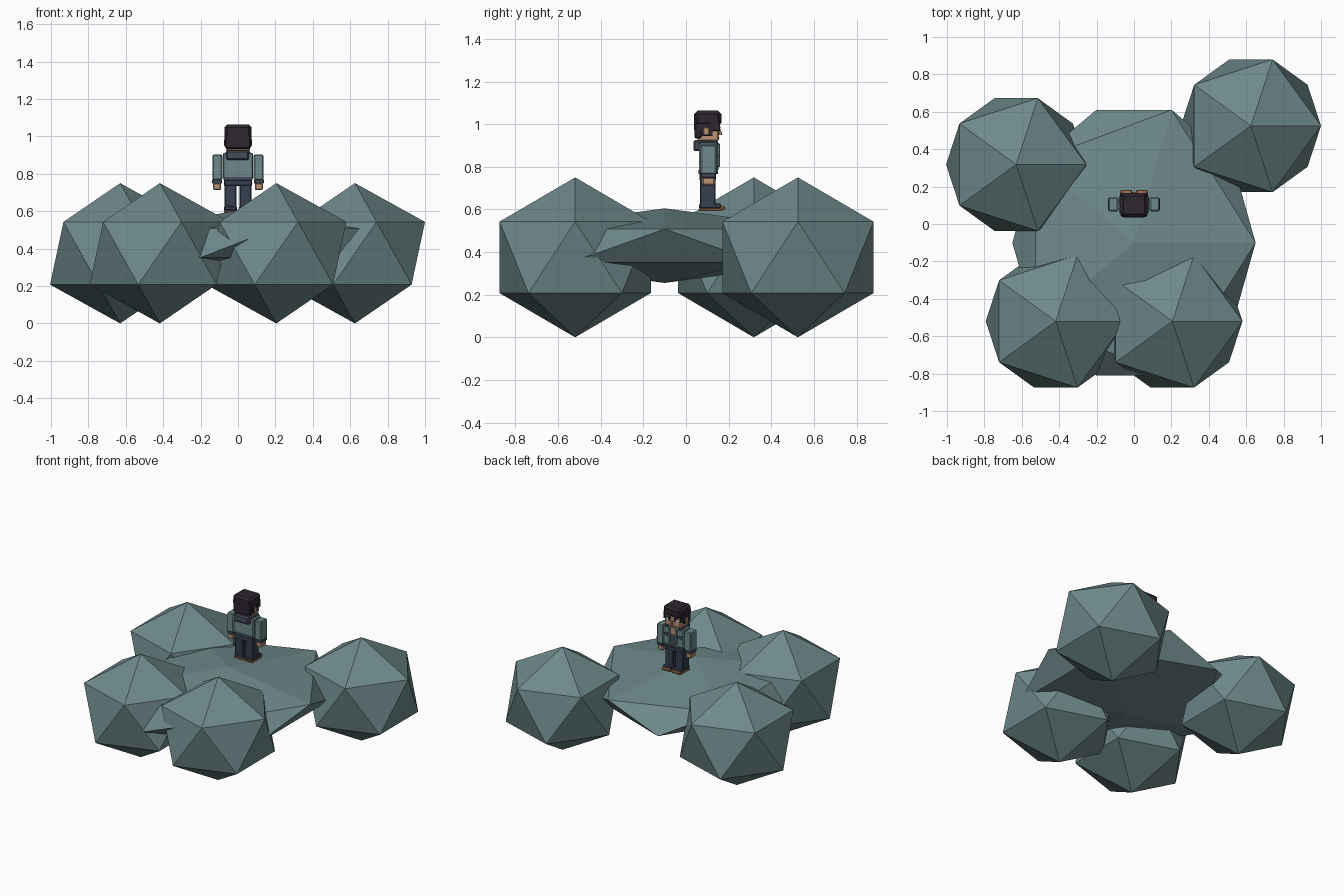
import bpy, bmesh
from mathutils import Matrix


def material(name, rgb):
    m = bpy.data.materials.new(name)
    m.diffuse_color = (*rgb, 1)
    return m


TEAL = material("teal", (0.156, 0.250, 0.258))
HAIR = material("dark hair", (0.027, 0.019, 0.029))
NAVY = material("navy cloth", (0.036, 0.050, 0.078))
SLATE = material("slate cloth", (0.055, 0.075, 0.105))
SKIN = material("skin", (0.50, 0.29, 0.17))
TAN = material("tan leather", (0.38, 0.17, 0.085))
WHITE = material("eye white", (0.75, 0.75, 0.72))


def finish(name, bm, mat):
    me = bpy.data.meshes.new(name)
    bm.to_mesh(me)
    bm.free()
    me.materials.append(mat)
    ob = bpy.data.objects.new(name, me)
    bpy.context.collection.objects.link(ob)
    return ob


def rock(name, loc, scale):
    bm = bmesh.new()
    bmesh.ops.create_icosphere(bm, subdivisions=1, radius=1,
                               matrix=Matrix.LocRotScale(loc, None, scale))
    finish(name, bm, TEAL)


def box(name, xs, ys, zs, mat, bevel=0.0, taper=1.0):
    """Box between bounds; taper narrows or widens the bottom in x and y."""
    bm = bmesh.new()
    bmesh.ops.create_cube(bm, size=1)
    for v in bm.verts:
        k = taper if v.co.z < 0 else 1
        v.co = [(a + b) / 2 + c * (b - a) * f for (a, b), c, f
                in zip((xs, ys, zs), v.co, (k, k, 1))]
    if bevel:
        bmesh.ops.bevel(bm, geom=bm.edges[:], offset=bevel, segments=1,
                        affect='EDGES', profile=0.5)
    finish(name, bm, mat)


def pair(name, xs, *args):
    """The same box on the right and the left side."""
    box("right_" + name, xs, *args)
    box("left_" + name, (-xs[1], -xs[0]), *args)


# Rocks: a flattened slab with four boulders round it
rock("slab", (0, -0.10, 0.43), (0.727, 0.835, 0.175))
for i, (x, y) in enumerate([(-0.63, 0.318), (0.625, 0.525), (-0.418, -0.52), (0.205, -0.52)]):
    rock(f"boulder_{i + 1}", (x, y, 0.375), (0.419, 0.417, 0.375))

# Legs and shoes
pair("leg", (0.008, 0.073), (0.066, 0.138), (0.615, 0.755), NAVY, 0.005)
pair("shoe", (0.006, 0.075), (0.061, 0.165), (0.602, 0.628), NAVY, 0.006)
pair("sole", (0.005, 0.076), (0.060, 0.172), (0.592, 0.604), TAN, 0.003)
pair("toe_cap", (0.010, 0.071), (0.155, 0.183), (0.598, 0.616), TAN, 0.005)

# Torso, hem and jacket details
box("hips", (-0.074, 0.074), (0.064, 0.140), (0.735, 0.780), NAVY, 0.004)
box("jacket", (-0.081, 0.081), (0.060, 0.148), (0.772, 0.912), TEAL, 0.007)
box("jacket_hem", (-0.078, 0.078), (0.058, 0.150), (0.765, 0.785), SLATE, 0.003)
box("hood", (-0.064, 0.060), (0.035, 0.068), (0.873, 0.925), SLATE, 0.008)
pair("collar", (0.040, 0.066), (0.060, 0.150), (0.898, 0.922), SLATE, 0.005)
box("shirt", (-0.020, 0.020), (0.146, 0.152), (0.785, 0.900), SLATE)
box("throat", (-0.018, 0.018), (0.148, 0.154), (0.865, 0.912), SKIN)
pair("lapel", (0.018, 0.034), (0.146, 0.160), (0.800, 0.908), TEAL, 0.003)
pair("pocket", (0.040, 0.070), (0.146, 0.153), (0.840, 0.862), SLATE)

# Arms
pair("arm", (0.084, 0.137), (0.068, 0.143), (0.765, 0.903), TEAL, 0.006)
pair("cuff", (0.086, 0.138), (0.072, 0.139), (0.748, 0.770), SLATE, 0.004)
pair("hand", (0.090, 0.134), (0.075, 0.135), (0.712, 0.752), SKIN, 0.007)

# Head and face
box("neck", (-0.032, 0.032), (0.075, 0.130), (0.900, 0.935), SKIN)
box("head", (-0.066, 0.066), (0.052, 0.157), (0.918, 1.045), SKIN, 0.008, 0.96)
box("nose", (-0.008, 0.008), (0.155, 0.168), (0.948, 0.966), SKIN, 0.002)
pair("ear", (0.064, 0.074), (0.082, 0.108), (0.948, 0.985), SKIN, 0.003)
pair("eye_white", (0.016, 0.042), (0.155, 0.159), (0.962, 0.980), WHITE)
pair("pupil", (0.018, 0.032), (0.157, 0.161), (0.962, 0.980), HAIR)
pair("eyebrow", (0.013, 0.046), (0.155, 0.163), (0.982, 0.989), HAIR)
box("mouth", (-0.018, 0.018), (0.154, 0.158), (0.933, 0.938), TAN)

# Hair
box("hair_top", (-0.073, 0.073), (0.037, 0.167), (0.990, 1.063), HAIR, 0.016)
box("hair_back", (-0.072, 0.072), (0.038, 0.078), (0.932, 1.030), HAIR, 0.008, 0.94)
pair("hair_side", (0.060, 0.071), (0.070, 0.125), (0.945, 1.020), HAIR)
pair("sideburn", (0.056, 0.072), (0.110, 0.160), (0.967, 1.020), HAIR, 0.003)
